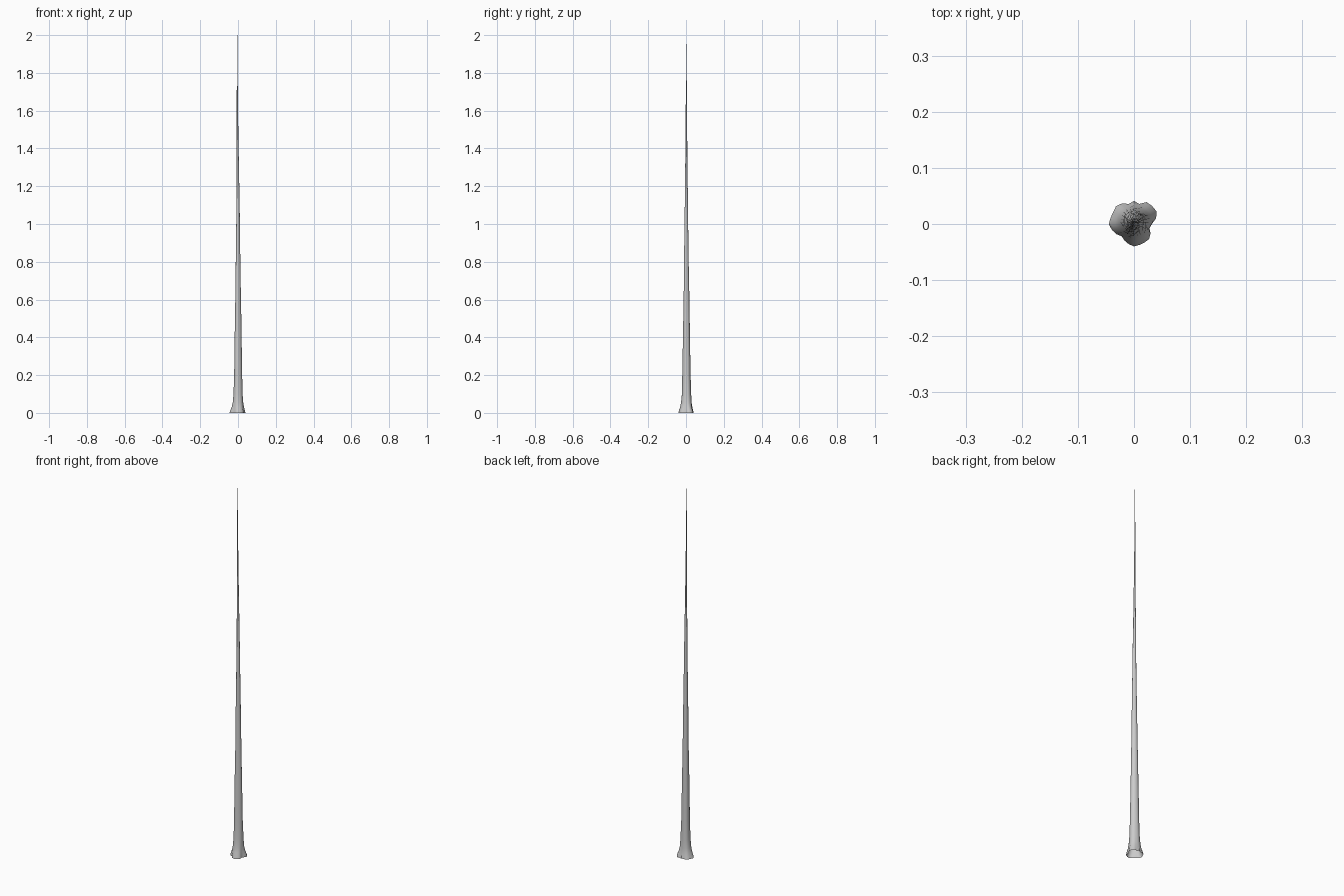
import bpy, bmesh, math, random

if "Cube" in bpy.data.objects:
    bpy.data.objects.remove(bpy.data.objects["Cube"])

random.seed(4)
SIDES = 24

# Root flare outline: (angle in degrees, radius)
FLARE = [(0, .032), (12, .040), (30, .046), (60, .045), (75, .037), (90, .041),
         (105, .037), (130, .046), (155, .042), (180, .045), (205, .038),
         (225, .031), (250, .036), (270, .040), (290, .038), (322, .038), (342, .028)]
# Trunk rings: (height, radius, flare amount, centre x, centre y)
RINGS = [(0, .026, 1, 0, 0), (.012, .026, .8, 0, 0), (.03, .0255, .45, 0, .001),
         (.055, .025, .18, 0, .002), (.1, .0235, .05, 0, .003), (.2, .0215, 0, 0, .003),
         (.35, .019, 0, 0, .003), (.5, .0165, 0, 0, .003), (.65, .0142, 0, 0, .003),
         (.8, .0122, 0, 0, .002), (.95, .0102, 0, 0, .002), (1.1, .0083, 0, 0, .002),
         (1.25, .0066, 0, -.001, .002), (1.4, .005, 0, -.002, .002),
         (1.55, .0038, 0, -.003, .002), (1.7, .0028, 0, -.004, .002),
         (1.85, .0018, 0, -.004, .001), (2, .0007, 0, -.004, 0)]


def flare_radius(deg):
    pts = FLARE + [(360, FLARE[0][1])]
    for (a, ra), (b, rb) in zip(pts, pts[1:]):
        if a <= deg <= b:
            return ra + (rb - ra) * (deg - a) / (b - a)


# Trunk: tapering, slightly irregular tube with an open base
bm = bmesh.new()
loops = []
for z, r, f, cx, cy in RINGS:
    loop = []
    for i in range(SIDES):
        a = math.tau * i / SIDES
        bark = r * (1 + .05 * math.sin(3 * a + 1) + random.uniform(-.03, .03))
        rad = bark * (1 - f) + flare_radius(math.degrees(a)) * f
        loop.append(bm.verts.new((cx + rad * math.cos(a), cy + rad * math.sin(a), z)))
    loops.append(loop)
for lo, hi in zip(loops, loops[1:]):
    for i in range(SIDES):
        j = (i + 1) % SIDES
        bm.faces.new((lo[i], lo[j], hi[j], hi[i]))
bm.faces.new(loops[-1])

mesh = bpy.data.meshes.new("tree_trunk")
bm.to_mesh(mesh)
bm.free()
trunk = bpy.data.objects.new("tree_trunk", mesh)
bpy.context.collection.objects.link(trunk)
bpy.context.view_layer.objects.active = trunk
trunk.select_set(True)
bpy.ops.object.shade_smooth_by_angle(angle=math.radians(40))
